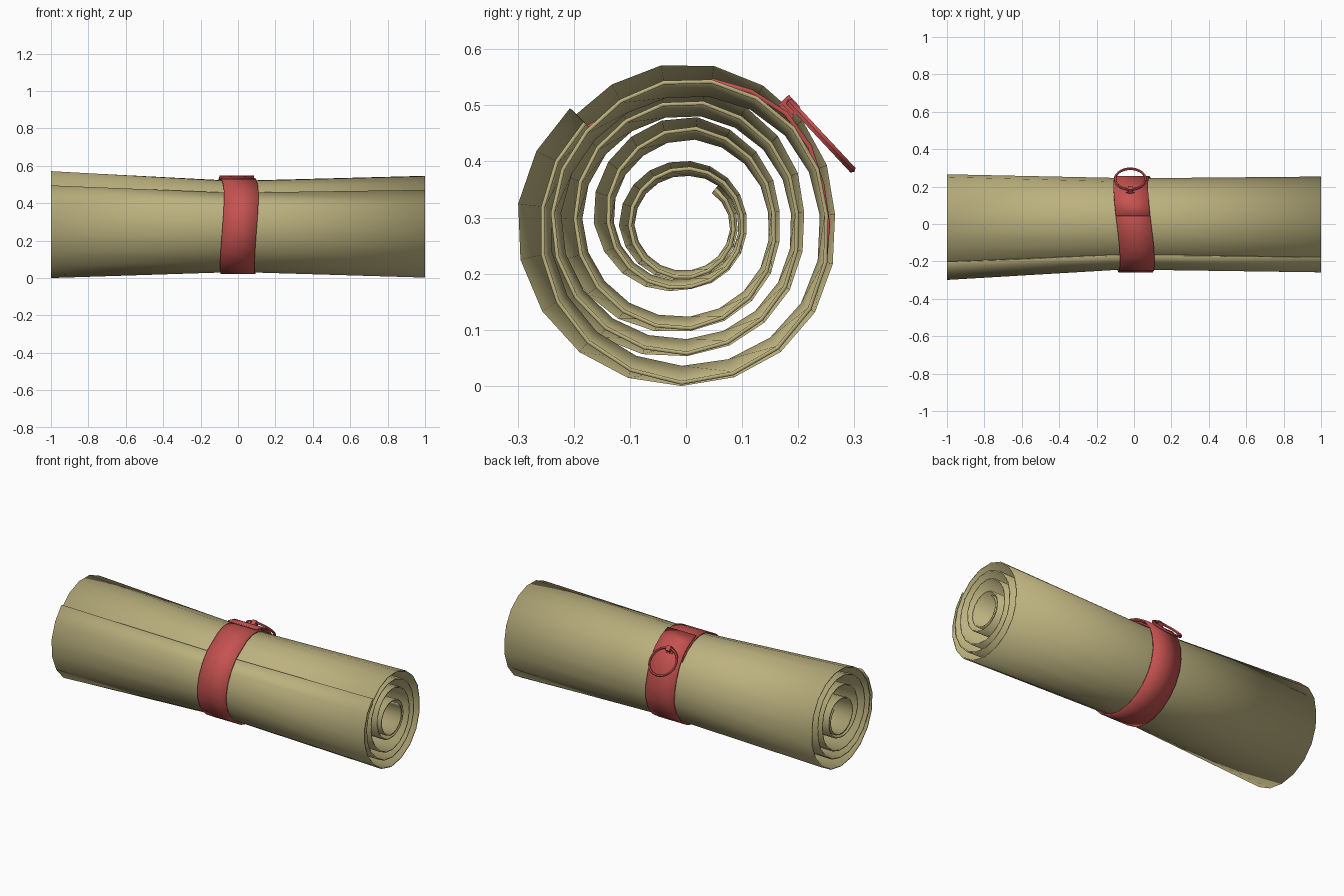
import bpy, math
from mathutils import Matrix, Vector

if "Cube" in bpy.data.objects:
    bpy.data.objects.remove(bpy.data.objects["Cube"])

CZ = 0.2885  # height of the roll axis


def material(name, color):
    m = bpy.data.materials.new(name)
    m.diffuse_color = color
    m.use_nodes = True
    m.node_tree.nodes["Principled BSDF"].inputs["Base Color"].default_value = m.diffuse_color
    return m


cloth = material("mat_cloth", (0.50, 0.44, 0.21, 1))
red = material("red_leather", (0.56, 0.085, 0.08, 1))

# Roll radius by angle in degrees, wound inwards (90 top, 180 front, 270 bottom, 360 back)
KEYS = [(135, .256), (180, .257), (225, .272), (270, .285), (315, .275), (360, .254),
        (405, .260), (450, .261), (495, .243), (540, .238), (630, .232), (720, .200),
        (810, .222), (900, .197), (990, .188), (1080, .158), (1170, .174), (1260, .138),
        (1350, .113), (1440, .102), (1530, .100), (1620, .100), (1710, .096), (1800, .086),
        (1850, .082)]
# Stretch at back, top, front, bottom for each station along the roll
STATIONS = [(-1.0, (1.03, 1.09, 1.165, 1.0)), (-0.1, (.96, .895, .955, .90)),
            (0.1, (.955, .89, .955, .90)), (1.0, (.985, .99, 1.0, .995))]


def radius(a):
    for (a0, r0), (a1, r1) in zip(KEYS, KEYS[1:]):
        if a <= a1:
            return r0 + (r1 - r0) * (a - a0) / (a1 - a0)
    return KEYS[-1][1]


def stretch(a, f):
    q = (a % 360) / 90
    i = int(q)
    return f[i % 4] + (f[(i + 1) % 4] - f[i % 4]) * (q - i)


def point(x, a, r):
    t = math.radians(a)
    return (x, r * math.cos(t), CZ + r * math.sin(t))


def grid_sheet(name, rows, thickness, mat):
    n = len(rows[0])
    verts = [p for row in rows for p in row]
    faces = [(i * n + j, (i + 1) * n + j, (i + 1) * n + j + 1, i * n + j + 1)
             for i in range(len(rows) - 1) for j in range(n - 1)]
    me = bpy.data.meshes.new(name)
    me.from_pydata(verts, [], faces)
    ob = bpy.data.objects.new(name, me)
    bpy.context.collection.objects.link(ob)
    me.materials.append(mat)
    mod = ob.modifiers.new("thickness", 'SOLIDIFY')
    mod.thickness, mod.offset = thickness, 0
    smooth(ob)
    return ob


def smooth(ob):
    bpy.ops.object.select_all(action='DESELECT')
    ob.select_set(True)
    bpy.context.view_layer.objects.active = ob
    bpy.ops.object.shade_smooth_by_angle(angle=math.radians(40))


# Rolled mat, pinched in the middle
steps = 90
angles = [135 + (1850 - 135) * i / steps for i in range(steps + 1)]
grid_sheet("rolled_mat",
           [[point(x, a, radius(a) * stretch(a, f)) for x, f in STATIONS] for a in angles],
           0.007, cloth)

# Strap wrapped once round the waist, its end lapping over at the upper back
rows = []
for i in range(26):
    a = 40 + 400 * i / 25
    lift = 0.016 * min(1, max(0, (a - 375) / 30))
    r = radius(135 + (a - 135) % 360) * stretch(a, STATIONS[1][1]) + 0.009 + lift
    c = -0.01 * math.cos(math.radians(a)) - 0.01 * math.sin(math.radians(2 * a))
    rows.append([point(c + s * 0.092, a, r) for s in (-1, 0, 1)])
grid_sheet("strap", rows, 0.008, red)

# Pull ring hanging off the upper back, and the loop holding it
tilt = math.radians(-47)
bpy.ops.mesh.primitive_torus_add(major_segments=28, minor_segments=6, major_radius=0.081,
                                 minor_radius=0.007, location=(-0.02, 0.24, 0.446),
                                 rotation=(tilt, 0, 0))
ring = bpy.context.object
ring.name = "pull_ring"
ring.data.materials.append(red)
smooth(ring)

for name, size, loc in (("ring_loop", (0.026, 0.03, 0.026), (-0.02, 0.184, 0.499)),
                        ("loop_base", (0.045, 0.03, 0.012), (-0.02, 0.178, 0.487))):
    bpy.ops.mesh.primitive_cube_add(size=1, location=loc, rotation=(tilt, 0, 0))
    ob = bpy.context.object
    ob.name = name
    ob.scale = size
    ob.data.materials.append(red)
